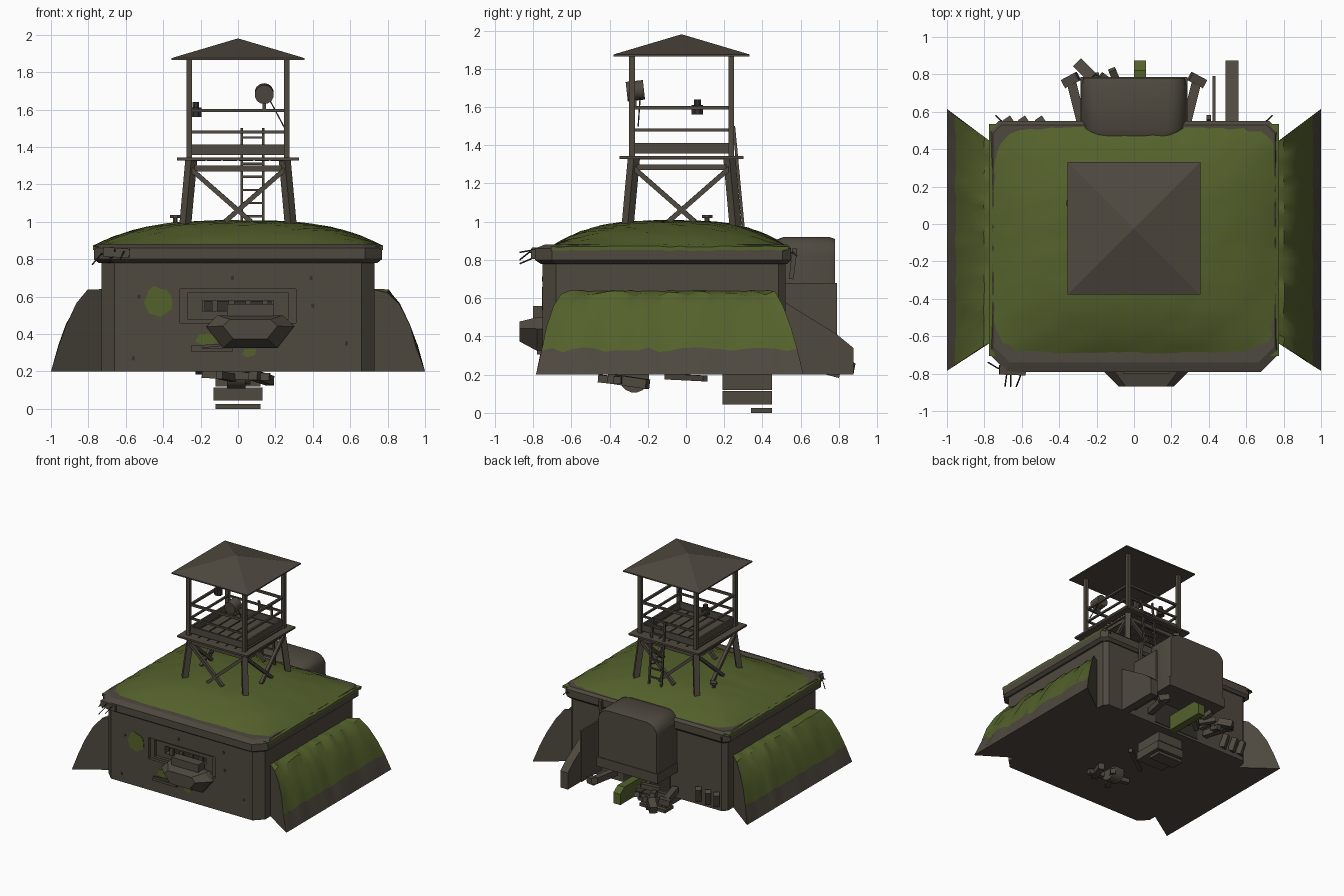
import bpy, bmesh, math, random
from mathutils import Vector

random.seed(4)
if "Cube" in bpy.data.objects:
    bpy.data.objects.remove(bpy.data.objects["Cube"])


def material(name, rgb):
    m = bpy.data.materials.new(name)
    m.use_nodes = True
    m.diffuse_color = (*rgb, 1)
    m.node_tree.nodes["Principled BSDF"].inputs["Base Color"].default_value = (*rgb, 1)
    return m


concrete = material("weathered_concrete", (0.078, 0.067, 0.05))
moss = material("moss_green", (0.09, 0.12, 0.025))
shadow = material("dark_metal", (0.035, 0.032, 0.027))


def finish(name, bm, *mats):
    bmesh.ops.recalc_face_normals(bm, faces=bm.faces)
    me = bpy.data.meshes.new(name)
    bm.to_mesh(me)
    bm.free()
    ob = bpy.data.objects.new(name, me)
    bpy.context.collection.objects.link(ob)
    for m in mats:
        me.materials.append(m)
    return ob


def smooth(ob):
    bpy.ops.object.select_all(action='DESELECT')
    ob.select_set(True)
    bpy.context.view_layer.objects.active = ob
    bpy.ops.object.shade_smooth_by_angle(angle=math.radians(35))


def loft(name, rings, mat):
    bm = bmesh.new()
    loops = [[bm.verts.new(p) for p in ring] for ring in rings]
    n = len(loops[0])
    for a, b in zip(loops, loops[1:]):
        for i in range(n):
            bm.faces.new((a[i], a[(i + 1) % n], b[(i + 1) % n], b[i]))
    bm.faces.new(loops[0])
    bm.faces.new(loops[-1])
    return finish(name, bm, mat)


def box(name, x, y, z, mat=concrete):
    ring = [(x[0], y[0]), (x[1], y[0]), (x[1], y[1]), (x[0], y[1])]
    return loft(name, [[(*p, h) for p in ring] for h in z], mat)


def beam(name, p, q, w, mat=concrete, sides=4):
    p, q = Vector(p), Vector(q)
    rot = (q - p).to_track_quat('Z', 'Y')
    a0 = math.pi / sides
    r = w / 2 / math.cos(a0)
    ring = [rot @ Vector((r * math.cos(a0 + i * 2 * a0), r * math.sin(a0 + i * 2 * a0), 0))
            for i in range(sides)]
    return loft(name, [[p + v for v in ring], [q + v for v in ring]], mat)


def side_prism(name, pts, x, mat):
    return loft(name, [[(h, *p) for p in pts] for h in x], mat)


# Bunker body and roof slab, both with chamfered corners
def outline(x, y0, y1, c, z):
    return [(-x + c, y0, z), (x - c, y0, z), (x, y0 + c, z), (x, y1 - c / 2, z),
            (x - c / 2, y1, z), (-x + c / 2, y1, z), (-x, y1 - c / 2, z), (-x, y0 + c, z)]


body = loft("bunker_body", [outline(.73, -.75, .52, .07, z) for z in (.2, .8)], concrete)
loft("roof_slab", [outline(.745, -.76, .53, .08, .78), outline(.77, -.79, .55, .09, .8),
                   outline(.77, -.79, .55, .09, .86), outline(.755, -.74, .53, .09, .88)], concrete)

# Stepped firing slit cut into the front wall
for i, (x, z, depth) in enumerate((((-.31, .31), (.46, .64), .025), ((-.27, .27), (.48, .62), .05),
                                   ((-.19, .19), (.52, .58), .1))):
    cutter = box(f"slit_cutter_{i}", x, (-.8, -.75 + depth), z)
    cutter.hide_render = True
    cutter.hide_viewport = True
    cut = body.modifiers.new("slit", 'BOOLEAN')
    cut.object = cutter
    cut.solver = 'EXACT'
box("slit_back", (-.18, .18), (-.66, -.655), (.525, .575), shadow)
for x in (-.14, -.05, .04, .13):
    box("slit_bar", (x, x + .03), (-.71, -.69), (.52, .58))

# Domed turf roof
bm = bmesh.new()
bmesh.ops.create_grid(bm, x_segments=28, y_segments=24, size=1)
for v in bm.verts:
    u, w = v.co.x, v.co.y
    h = (1 - abs(u) ** 3) * (1 - abs(w) ** 3)
    v.co = (u * .775, -.085 + w * .62, .87 + .135 * h + random.uniform(-.004, .004))
rim = [e for e in bm.edges if e.is_boundary]
skirt = bmesh.ops.extrude_edge_only(bm, edges=rim)["geom"]
for v in skirt:
    if isinstance(v, bmesh.types.BMVert):
        v.co.z -= .02
smooth(finish("turf_roof", bm, moss))

# Earth banks: lofted slope, grass above a ragged line
bank = [(1, .2), (.955, .33), (.915, .44), (.86, .55), (.8, .625), (.72, .64), (.72, .2)]
for side, label in ((1, "left"), (-1, "right")):
    bm = bmesh.new()
    rows = []
    for i in range(25):
        t = i / 24
        row = []
        for k, (x, z) in enumerate(bank):
            y = (-.785 + (1 - x) * .65) * (1 - t) + (.615 - (1 - x) * .75) * t
            j = random.uniform(-.014, .014) if 0 < k < 5 else 0
            row.append(bm.verts.new((side * (x + j * .4), y, z + j)))
        rows.append(row)
    for a, b in zip(rows, rows[1:]):
        for k in range(7):
            f = bm.faces.new((a[k], a[(k + 1) % 7], b[(k + 1) % 7], b[k]))
            f.material_index = int(1 <= k <= 4)
    bm.faces.new(rows[0])
    bm.faces.new(rows[-1])
    smooth(finish(f"{label}_earth_bank", bm, concrete, moss))

# Tapered gun shield on the front
shield = [(-.11, .5), (.24, .5), (.3, .44), (.21, .325), (-.08, .325), (-.17, .44)]
loft("gun_shield", [[(x, -.73, z) for x, z in shield], [(x, -.78, z) for x, z in shield],
                    [(.065 + (x - .065) * .62, -.87, .43 + (z - .42) * .6) for x, z in shield]], concrete)
box("shield_mount", (-.06, .19), (-.8, -.72), (.49, .56))
box("front_shelf", (-.25, -.03), (-.78, -.74), (.305, .325))
beam("shelf_rod", (-.25, -.77, .33), (-.1, -.77, .34), .015)


# Moss patches and shell holes on the front wall
def patch(name, x, z, rx, rz, mat, n=14):
    ring = []
    for i in range(n):
        a, r = i * math.tau / n, random.uniform(.8, 1.1)
        ring.append((x + rx * r * math.cos(a), z + rz * r * math.sin(a)))
    loft(name, [[(*(p[0], y), p[1]) for p in ring] for y in (-.745, -.754)], mat)


for x, z, rx, rz in ((-.43, .57, .08, .085), (-.17, .37, .06, .035), (.06, .3, .04, .025)):
    patch("moss_patch", x, z, rx, rz, moss)
for x, z in ((-.03, .7), (.39, .7), (.4, .55), (-.53, .6), (.58, .35), (-.56, .27)):
    patch("shell_hole", x, z, .01, .014, shadow, 7)

# Rear entrance hood with rounded top corners
arch = [(-.28, .42), (.28, .42)]
for cx, start in ((.18, 0), (-.18, 90)):
    arch += [(cx + .1 * math.cos(math.radians(start + d)), .83 + .09 * math.sin(math.radians(start + d)))
             for d in range(0, 91, 18)]
smooth(loft("entrance_hood", [[(x * s, y, .42 + (z - .42) * h) for x, z in arch]
                              for y, s, h in ((.47, .9, .97), (.51, 1, 1), (.75, 1, 1), (.78, .97, .98))], concrete))
box("hood_lip", (-.285, .285), (.5, .785), (.42, .5))
box("entrance_recess", (-.22, .22), (.515, .525), (.22, .42), shadow)
box("open_door", (.42, .435), (.52, .79), (.25, .68))
beam("door_post", (.4, .55, .7), (.4, .57, .86), .025)

# Sloped wing wall and mossy curb
wing = [(.5, .2), (.875, .2), (.875, .34), (.79, .41), (.5, .59)]
side_prism("wing_wall", wing, (.49, .56), concrete)
curb = [(.5, .2), (.875, .2), (.875, .29), (.82, .33), (.5, .33)]
side_prism("mossy_curb", curb, (0, .065), moss)

# Rubble and broken struts behind the bunker
for s in (-1, 1):
    beam("broken_strut", (s * .28, .54, .28), (s * .34, .78, .27), .05)
    beam("strut_head", (s * .3, .79, .29), (s * .375, .75, .27), .05)
beam("loose_plank", (-.22, .78, .26), (-.3, .86, .23), .06)
for i in range(7):
    x, y, z = random.uniform(-.25, -.02), random.uniform(.56, .76), random.uniform(.22, .32)
    beam("rubble_bar", (x, y, z), (x + random.uniform(-.12, .12), y + .08, z + random.uniform(-.05, .06)), .04)
for x in (-.48, -.57, -.65):
    beam("wall_fragment", (x, .52, .24), (x - .02, .55, .35), .045)

# Hanging stairwell and wreckage below the floor
box("stairwell_upper", (-.12, .12), (.19, .45), (.12, .2))
box("stairwell_lower", (-.13, .13), (.19, .45), (.045, .115))
box("bottom_step", (-.12, .12), (.34, .45), (0, .025))
smooth(beam("buried_wheel", (-.06, -.27, .185), (.04, -.27, .185), .155, concrete, 16))
for p, q, w in (((-.19, -.3, .185), (.17, -.36, .17), .04), ((-.1, -.45, .18), (.05, -.2, .15), .04),
                ((.08, -.4, .18), (.17, -.2, .15), .05), ((-.15, -.1, .19), (.12, .1, .18), .03)):
    beam("buried_bar", p, q, w)

# Bent reinforcing wires at the broken corners
for pts in ([(-.6, -.76, .84), (-.61, -.82, .84), (-.63, -.87, .8)],
            [(-.62, -.75, .83), (-.66, -.81, .85), (-.66, -.87, .84)],
            [(-.62, -.75, .82), (-.68, -.8, .81), (-.69, -.87, .78)],
            [(-.62, -.77, .82), (-.73, -.77, .83), (-.78, -.74, .77)],
            [(.68, .53, .83), (.72, .56, .84), (.74, .58, .82)],
            [(-.68, .53, .83), (-.72, .56, .84), (-.74, .58, .82)]):
    cu = bpy.data.curves.new("wire", 'CURVE')
    cu.dimensions = '3D'
    cu.bevel_depth = .004
    cu.bevel_resolution = 0
    sp = cu.splines.new('POLY')
    sp.points.add(len(pts) - 1)
    for pt, co in zip(sp.points, pts):
        pt.co = (*co, 1)
    cu.materials.append(shadow)
    bpy.context.collection.objects.link(bpy.data.objects.new("bent_wire", cu))
beam("corner_chunk", (-.72, -.78, .84), (-.58, -.785, .83), .05)

# Watchtower, centred on cy
cy = -.023


def around(name, half, z, w, ext=0, h=None):
    """Four horizontal boards around the tower."""
    h = h or w
    for s in (-1, 1):
        box(name, (-half - ext, half + ext), (cy + s * half - w / 2, cy + s * half + w / 2), (z - h / 2, z + h / 2))
        box(name, (s * half - w / 2, s * half + w / 2), (cy - half - ext, cy + half + ext), (z - h / 2, z + h / 2))


for sx in (-1, 1):
    for sy in (-1, 1):
        beam("tower_leg", (sx * .285, cy + sy * .285, .95), (sx * .25, cy + sy * .25, 1.33), .045)
        beam("tower_post", (sx * .26, cy + sy * .26, 1.33), (sx * .26, cy + sy * .26, 1.88), .03)
    for s in (-1, 1):
        beam("cross_brace", (s * .25, cy + sx * .265, 1.28), (-s * .07, cy + sx * .28, 1), .025)
        beam("cross_brace", (sx * .265, cy + s * .25, 1.28), (sx * .28, cy - s * .07, 1), .025)
around("under_beam", .25, 1.285, .03)
around("platform_edge", .295, 1.335, .06, .03, .015)
for i in range(6):
    x = -.25 + i * .085
    box("floor_plank", (x, x + .075), (cy - .28, cy + .28), (1.325, 1.34))
around("parapet_board", .25, 1.385, .015, 0, .055)
around("lower_rail", .25, 1.48, .015)
around("upper_rail", .25, 1.595, .018)
eave = [(x, cy + y) for x, y in ((-.355, -.355), (.355, -.355), (.355, .355), (-.355, .355))]
loft("tower_roof", [[(*p, 1.865) for p in eave], [(*p, 1.875) for p in eave],
                    [(p[0] * .004, cy + (p[1] - cy) * .004, 1.98) for p in eave]], concrete)

# Ladder at the rear of the tower
for x in (.02, .135):
    beam("ladder_rail", (x, .3, .97), (x, .25, 1.5), .014)
for i in range(7):
    z = 1.03 + i * .07
    beam("ladder_rung", (.02, .295 - i * .0065, z), (.135, .295 - i * .0065, z), .012)

# Searchlight, lantern and vent pipe
smooth(beam("searchlight", (.14, -.31, 1.68), (.14, -.22, 1.69), .1, concrete, 14))
beam("searchlight_stand", (.14, -.27, 1.6), (.14, -.27, 1.66), .02)
beam("searchlight_cable", (.17, -.24, 1.65), (.25, -.25, 1.5), .006, shadow)
beam("lantern_body", (-.225, .06, 1.56), (-.225, .06, 1.61), .06, shadow, 8)
beam("lantern_cap", (-.225, .06, 1.61), (-.225, .06, 1.64), .035, shadow, 8)
beam("vent_pipe", (-.335, .11, .95), (-.335, .11, 1.02), .025, concrete, 8)
beam("vent_cap", (-.335, .11, 1.02), (-.335, .11, 1.035), .055, concrete, 8)
